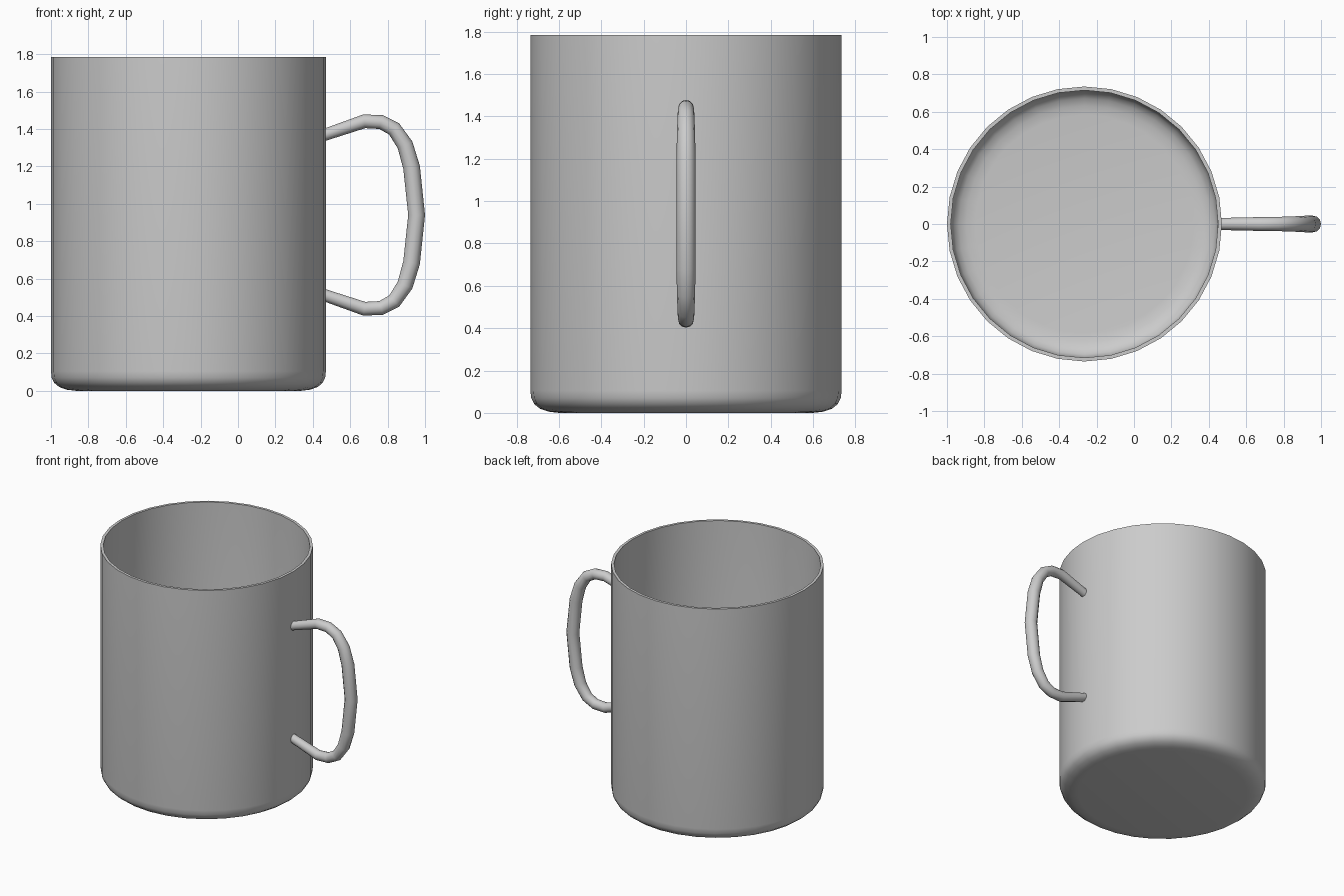
import bpy, bmesh
from math import pi, radians

if "Cube" in bpy.data.objects:
    bpy.data.objects.remove(bpy.data.objects["Cube"])

# Cup body: outer profile, flat rim, then inner wall, spun in 32 steps
outer = [(0, 0), (0.60, 0), (0.65, 0.006), (0.69, 0.02), (0.717, 0.042),
         (0.731, 0.07), (0.735, 0.105), (0.735, 1.785)]
wall = 0.02
inner = [(0.715, 1.785)] + [(max(r - wall * r / 0.735, 0), z + wall) for r, z in outer[-2::-1]]

bm = bmesh.new()
verts = [bm.verts.new((r, 0, z)) for r, z in outer + inner]
edges = [bm.edges.new(pair) for pair in zip(verts, verts[1:])]
bmesh.ops.spin(bm, geom=verts + edges, cent=(0, 0, 0), axis=(0, 0, 1),
               angle=2 * pi, steps=32)
bmesh.ops.remove_doubles(bm, verts=bm.verts[:], dist=1e-4)
bmesh.ops.recalc_face_normals(bm, faces=bm.faces[:])
mesh = bpy.data.meshes.new("cup_body")
bm.to_mesh(mesh)
bm.free()
body = bpy.data.objects.new("cup_body", mesh)
body.location.x = -0.265
bpy.context.collection.objects.link(body)

# Handle: upper half of the path as (x, z, radius), mirrored about z = 0.94
half = [(0.455, 1.366, 0.032), (0.675, 1.441, 0.037), (0.765, 1.437, 0.038),
        (0.835, 1.40, 0.040), (0.893, 1.315, 0.043), (0.928, 1.195, 0.045)]
path = half + [(0.955, 0.94, 0.045)] + [(x, 1.88 - z, r) for x, z, r in reversed(half)]

curve = bpy.data.curves.new("handle", 'CURVE')
curve.dimensions = '3D'
curve.bevel_depth = 1.0
curve.bevel_resolution = 4
curve.use_fill_caps = True
spline = curve.splines.new('POLY')
spline.points.add(len(path) - 1)
for p, (x, z, r) in zip(spline.points, path):
    p.co = (x, 0, z, 1)
    p.radius = r
handle = bpy.data.objects.new("handle", curve)
bpy.context.collection.objects.link(handle)

# Turn the handle into a mesh and smooth both parts
bpy.ops.object.select_all(action='DESELECT')
handle.select_set(True)
bpy.context.view_layer.objects.active = handle
bpy.ops.object.convert(target='MESH')
body.select_set(True)
bpy.ops.object.shade_smooth_by_angle(angle=radians(40))
